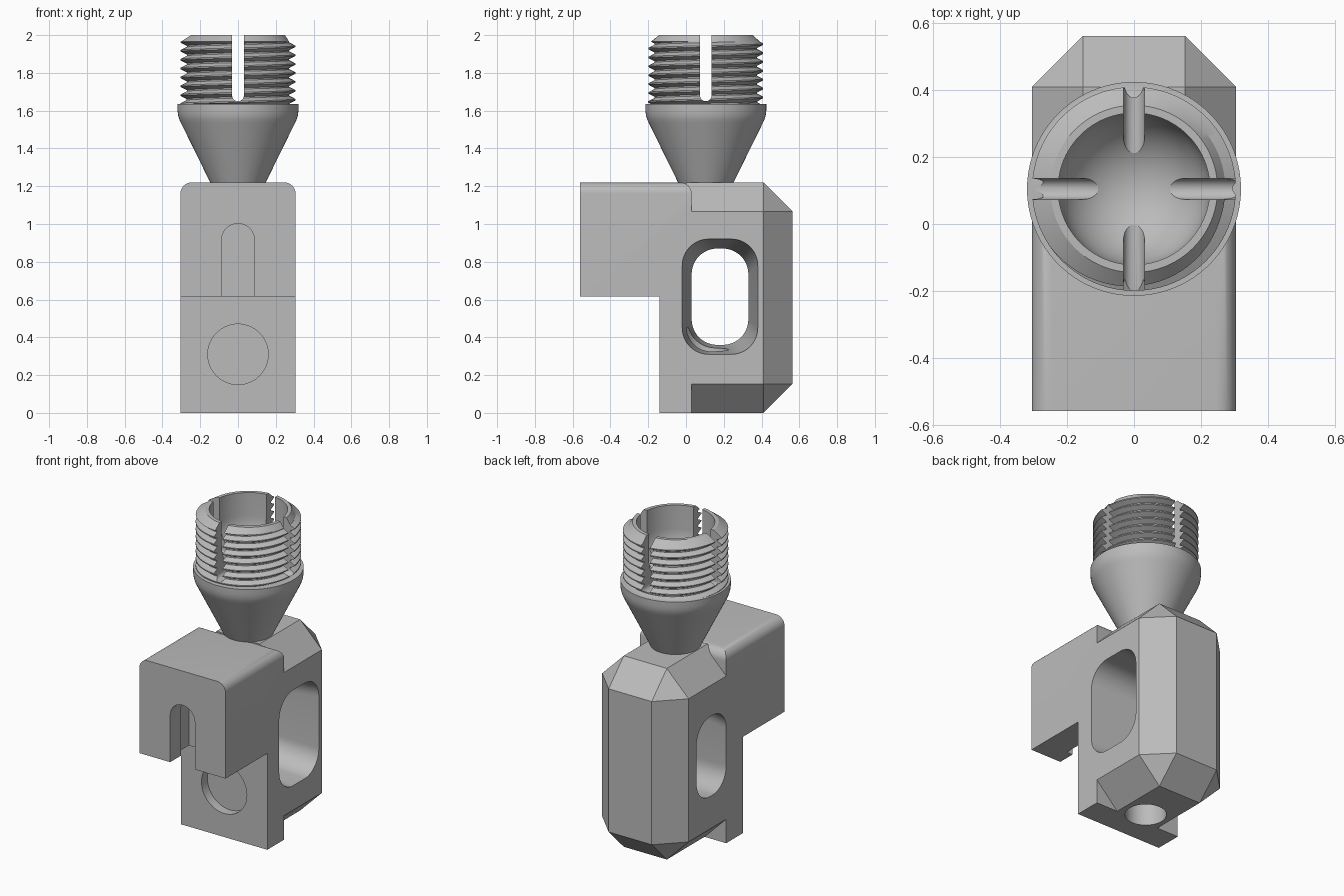
import bpy, bmesh
from math import sin, cos, pi

cube = bpy.data.objects.get("Cube")
if cube:
    bpy.data.objects.remove(cube, do_unlink=True)

grey = bpy.data.materials.new("plain grey")
grey.use_nodes = True
grey.diffuse_color = (0.5, 0.5, 0.5, 1)
grey.node_tree.nodes["Principled BSDF"].inputs["Base Color"].default_value = (0.5, 0.5, 0.5, 1)

STEM_Y = 0.105


def finish(name, bm):
    bmesh.ops.remove_doubles(bm, verts=bm.verts[:], dist=1e-4)
    bmesh.ops.recalc_face_normals(bm, faces=bm.faces[:])
    mesh = bpy.data.meshes.new(name)
    bm.to_mesh(mesh)
    bm.free()
    mesh.materials.append(grey)
    ob = bpy.data.objects.new(name, mesh)
    bpy.context.collection.objects.link(ob)
    return ob


def rounded(cu, cv, hu, hv, r, n=12):
    """Outline of a rounded rectangle."""
    pts = []
    for q, (su, sv) in enumerate([(1, 1), (-1, 1), (-1, -1), (1, -1)]):
        for i in range(n + 1):
            a = (q + i / n) * pi / 2
            pts.append((cu + su * (hu - r) + r * cos(a), cv + sv * (hv - r) + r * sin(a)))
    return pts


def loft_bm(axis, start, end, a, b):
    """Solid between two outlines placed at a and b along an axis."""
    place = {"x": lambda u, v, t: (t, u, v),
             "y": lambda u, v, t: (u, t, v),
             "z": lambda u, v, t: (u, v, t)}[axis]
    bm = bmesh.new()
    va = [bm.verts.new(place(u, v, a)) for u, v in start]
    vb = [bm.verts.new(place(u, v, b)) for u, v in end]
    n = len(va)
    bm.faces.new(va)
    bm.faces.new(vb[::-1])
    for i in range(n):
        j = (i + 1) % n
        bm.faces.new((va[i], va[j], vb[j], vb[i]))
    return bm


def prism(name, axis, outline, a, b):
    return finish(name, loft_bm(axis, outline, outline, a, b))


def revolve(name, column, n=96):
    """Turn a column of (radius, height) points, which may vary with the turn."""
    bm = bmesh.new()
    cols = []
    for i in range(n + 1):
        a = 2 * pi * i / n
        cols.append([bm.verts.new((r * cos(a), STEM_Y + r * sin(a), z)) for r, z in column(i / n)])
    for c, d in zip(cols, cols[1:]):
        for k in range(len(c) - 1):
            bm.faces.new((c[k], d[k], d[k + 1], c[k + 1]))
    return finish(name, bm)


def combine(ob, other, operation="DIFFERENCE"):
    mod = ob.modifiers.new("combine", "BOOLEAN")
    mod.operation = operation
    mod.solver = "EXACT"
    mod.object = other
    bpy.context.view_layer.objects.active = ob
    bpy.ops.object.modifier_apply(modifier=mod.name)
    bpy.data.objects.remove(other, do_unlink=True)


def smooth(ob):
    bpy.ops.object.select_all(action="DESELECT")
    ob.select_set(True)
    bpy.context.view_layer.objects.active = ob
    bpy.ops.object.shade_smooth_by_angle(angle=pi / 6)


# Stepped front block with rounded upper edges
W, TOP, STEP = 0.305, 1.22, 0.615
profile = [(-0.14, 0), (0.03, 0), (0.03, TOP), (-0.56, TOP), (-0.56, STEP), (-0.14, STEP)]
bm = loft_bm("x", profile, profile, -W, W)
bmesh.ops.recalc_face_normals(bm, faces=bm.faces[:])
upper = [e for e in bm.edges
         if all(v.co.z > TOP - 0.01 for v in e.verts) and any(v.co.y > 0 for v in e.verts)]
bmesh.ops.bevel(bm, geom=upper, offset=0.06, segments=8, profile=0.5, affect="EDGES")
body = finish("body", bm)

# Rear block with every outer edge chamfered
C, BACK = 0.153, 0.563
bm = bmesh.new()
for s in (-1, 1):
    for edge, inset in ((0, C), (TOP, TOP - C)):
        for x, y, z in ((W - C, BACK - C, edge), (W, BACK - C, inset), (W - C, BACK, inset),
                        (W - C, 0, edge), (W, 0, inset)):
            bm.verts.new((s * x, y, z))
bmesh.ops.convex_hull(bm, input=bm.verts[:])
bmesh.ops.dissolve_limit(bm, angle_limit=0.02, verts=bm.verts[:], edges=bm.edges[:])
combine(body, finish("rear_block", bm), "UNION")

# Tapered opening through the sides, wider on the left
wide = rounded(0.18, 0.615, 0.204, 0.309, 0.14)
narrow = rounded(0.18, 0.615, 0.146, 0.251, 0.135)
combine(body, finish("side_opening", loft_bm("x", narrow, wide, -W - 0.05, W + 0.05)))

# Arched slot in the front with a wider channel behind it
combine(body, prism("front_slot", "y", rounded(0, 0.75, 0.087, 0.252, 0.087), -0.6, -0.44))
combine(body, prism("inner_channel", "y", rounded(0, 0.75, 0.13, 0.295, 0.13), -0.45, -0.31))

# Round front pocket and the hole in the underside
combine(body, prism("front_pocket", "y", rounded(0, 0.31, 0.16, 0.16, 0.16, 16), -0.2, -0.08))
combine(body, prism("bottom_hole", "z", rounded(0, STEM_Y, 0.12, 0.12, 0.12, 16), -0.1, 0.45))
smooth(body)

# Flared stem, collar and screw thread
Z0, Z1, PITCH = 1.635, 1.965, 0.047
CREST, DEPTH = 0.305, 0.032


def stem_column(f):
    pts = [(0, 1.15), (0.115, 1.15), (0.147, TOP), (0.302, 1.535), (0.311, 1.555),
           (0.317, 1.575), (0.32, 1.6), (0.32, Z0)]
    for turn in range(-2, 9):
        for t in (0.075, 0.425, 0.575, 0.925):
            z = min(max(Z0 + PITCH * (f + turn + t), Z0), Z1)
            tri = abs(((z - Z0) / PITCH - f) % 1 - 0.5) * 2
            pts.append((CREST - DEPTH * min(max((tri - 0.15) / 0.7, 0), 1), z))
    return pts + [(0.25, 2.0), (0, 2.0)]


stem = revolve("threaded_stem", stem_column)

# Round-bottomed cup inside the stem
R = 0.227
bowl = [(R * sin(i * pi / 32), 1.85 - R * cos(i * pi / 32)) for i in range(17)]
combine(stem, revolve("cup", lambda f: bowl + [(R, 2.1), (0, 2.1)]))

# Crossed slots that split the threaded rim
for axis, centre, a, b in (("y", 0, -0.4, 0.6), ("x", STEM_Y, -0.5, 0.5)):
    combine(stem, prism("rim_slot", axis, rounded(centre, 1.9, 0.031, 0.25, 0.031), a, b))
smooth(stem)
